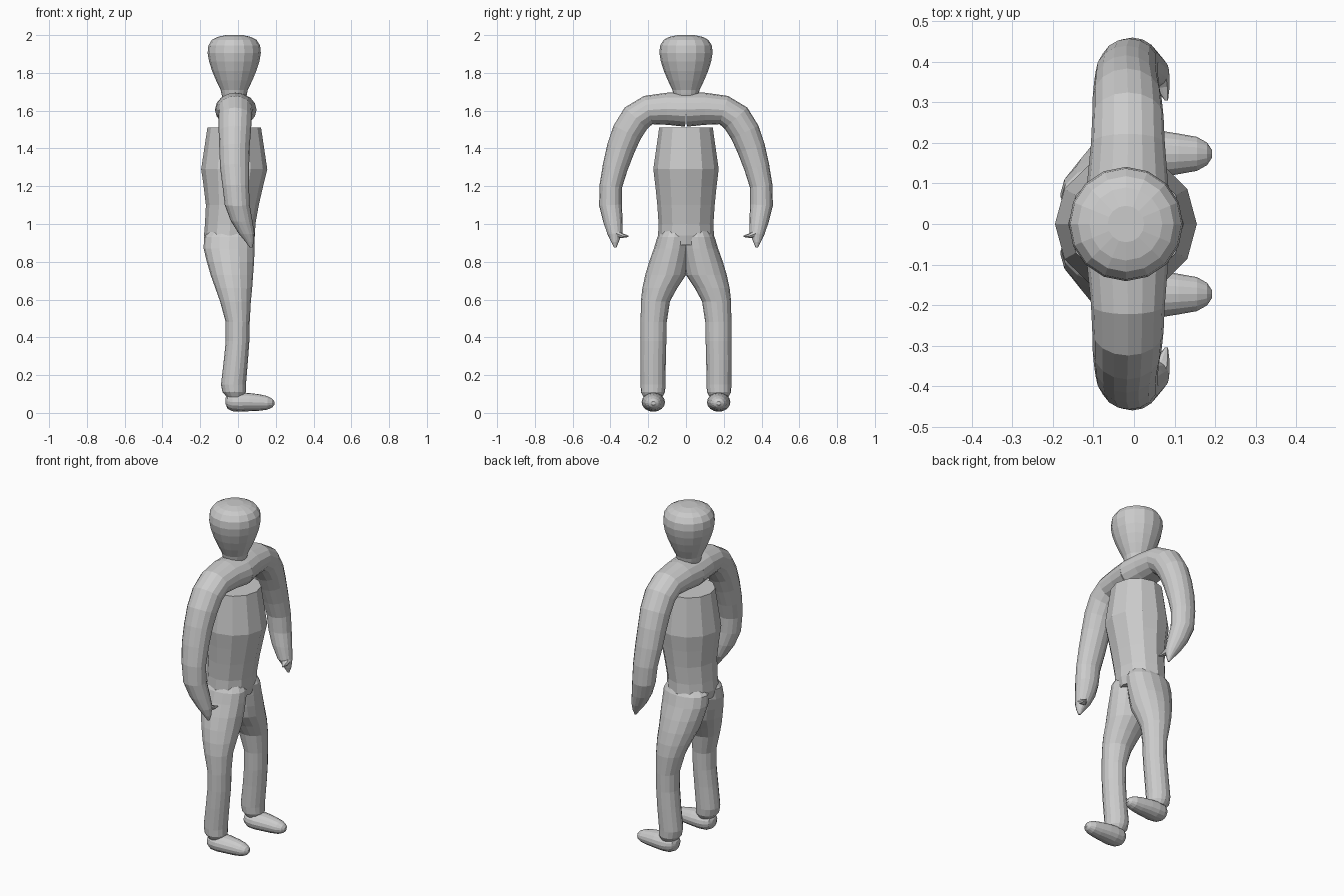
import bpy, bmesh, math
from mathutils import Vector

cube = bpy.data.objects.get("Cube")
if cube:
    bpy.data.objects.remove(cube)

GREY = (0.6, 0.6, 0.6, 1)
grey = bpy.data.materials.new("plain grey")
grey.use_nodes = True
grey.diffuse_color = GREY
grey.node_tree.nodes["Principled BSDF"].inputs["Base Color"].default_value = GREY


def loft(name, rings, sides, mirror=False):
    """Skin elliptical rings given as (centre, first half-axis, second half-axis)."""
    bm = bmesh.new()
    loops = []
    for centre, a, b in rings:
        turn = [2 * math.pi * i / sides for i in range(sides)]
        loops.append([bm.verts.new(centre + a * math.cos(t) + b * math.sin(t)) for t in turn])
    for low, high in zip(loops, loops[1:]):
        for i in range(sides):
            j = (i + 1) % sides
            bm.faces.new((low[i], low[j], high[j], high[i]))
    bm.faces.new(loops[0][::-1])
    bm.faces.new(loops[-1])
    if mirror:
        for v in bm.verts:
            v.co.y *= -1
    bmesh.ops.recalc_face_normals(bm, faces=bm.faces)
    mesh = bpy.data.meshes.new(name)
    bm.to_mesh(mesh)
    bm.free()
    mesh.materials.append(grey)
    obj = bpy.data.objects.new(name, mesh)
    bpy.context.collection.objects.link(obj)
    return obj


def upright(profile):
    """Level rings from (z, back x, front x, y centre, y radius)."""
    return [(Vector(((x0 + x1) / 2, y, z)), Vector(((x1 - x0) / 2, 0, 0)), Vector((0, r, 0)))
            for z, x0, x1, y, r in profile]


def along(path):
    """Rings square to a path in the yz plane from (x, y, z, x radius, thickness)."""
    rings = []
    for i, (x, y, z, rx, rn) in enumerate(path):
        p, q = path[max(i - 1, 0)], path[min(i + 1, len(path) - 1)]
        normal = Vector((0, p[2] - q[2], q[1] - p[1])).normalized()
        rings.append((Vector((x, y, z)), Vector((rx, 0, 0)), normal * rn))
    return rings


# Head and short neck
loft("head", upright([(z, -0.02 - r, -0.02 + r, 0, r) for z, r in (
    (1.66, .06), (1.69, .068), (1.71, .072), (1.76, .096), (1.81, .117), (1.86, .133),
    (1.905, .141), (1.945, .137), (1.975, .118), (1.99, .09), (2, .045))]), 16)

# Torso with a flat top edge
loft("torso", upright([
    (.89, -.17, .08, 0, .13), (.94, -.18, .09, 0, .148), (1, -.175, .092, 0, .145),
    (1.1, -.17, .11, 0, .152), (1.2, -.182, .133, 0, .162), (1.29, -.195, .155, 0, .173),
    (1.51, -.162, .122, 0, .142)]), 12)

leg = [(1, -.12, .05, .05, .06), (.93, -.18, .088, .062, .09), (.87, -.182, .088, .073, .097),
       (.8, -.165, .085, .09, .105), (.73, -.145, .08, .108, .108), (.66, -.12, .075, .139, .092),
       (.59, -.095, .068, .162, .077), (.48, -.065, .062, .171, .069), (.38, -.065, .06, .172, .068),
       (.28, -.075, .053, .174, .067), (.15, -.09, .042, .174, .066), (.11, -.082, .042, .175, .064),
       (.085, -.06, .03, .175, .05)]

arm = [(-.012, 0, 1.605, .11, .09), (-.016, .1, 1.61, .1, .085), (-.015, .2, 1.603, .091, .078),
       (-.015, .265, 1.56, .088, .082), (-.017, .312, 1.485, .085, .08), (-.019, .345, 1.4, .08, .075),
       (-.018, .375, 1.3, .077, .067), (-.012, .398, 1.2, .07, .06), (-.004, .4, 1.1, .066, .06),
       (.018, .387, 1.02, .058, .052), (.045, .376, .95, .042, .04), (.062, .376, .905, .022, .02),
       (.069, .374, .875, .006, .006)]

thumb = [(.058, .37, .95, .03, .022), (.068, .34, .938, .02, .013), (.08, .305, .935, .004, .004)]

# Foot stations: x, height of centre, half width, half height
foot = [(-.065, .062, .02, .018), (-.055, .06, .042, .038), (-.03, .058, .058, .049),
        (.01, .057, .062, .051), (.06, .057, .058, .048), (.11, .055, .05, .044),
        (.155, .053, .042, .036), (.18, .052, .028, .024), (.192, .051, .01, .01)]
foot_rings = [(Vector((x, .173, z)), Vector((0, w, 0)), Vector((0, 0, h))) for x, z, w, h in foot]

# Limbs on both sides
for side, flip in (("left", False), ("right", True)):
    loft(side + "_leg", upright(leg), 16, flip)
    loft(side + "_foot", foot_rings, 16, flip)
    loft(side + "_arm", along(arm), 16, flip)
    loft(side + "_thumb", along(thumb), 8, flip)
